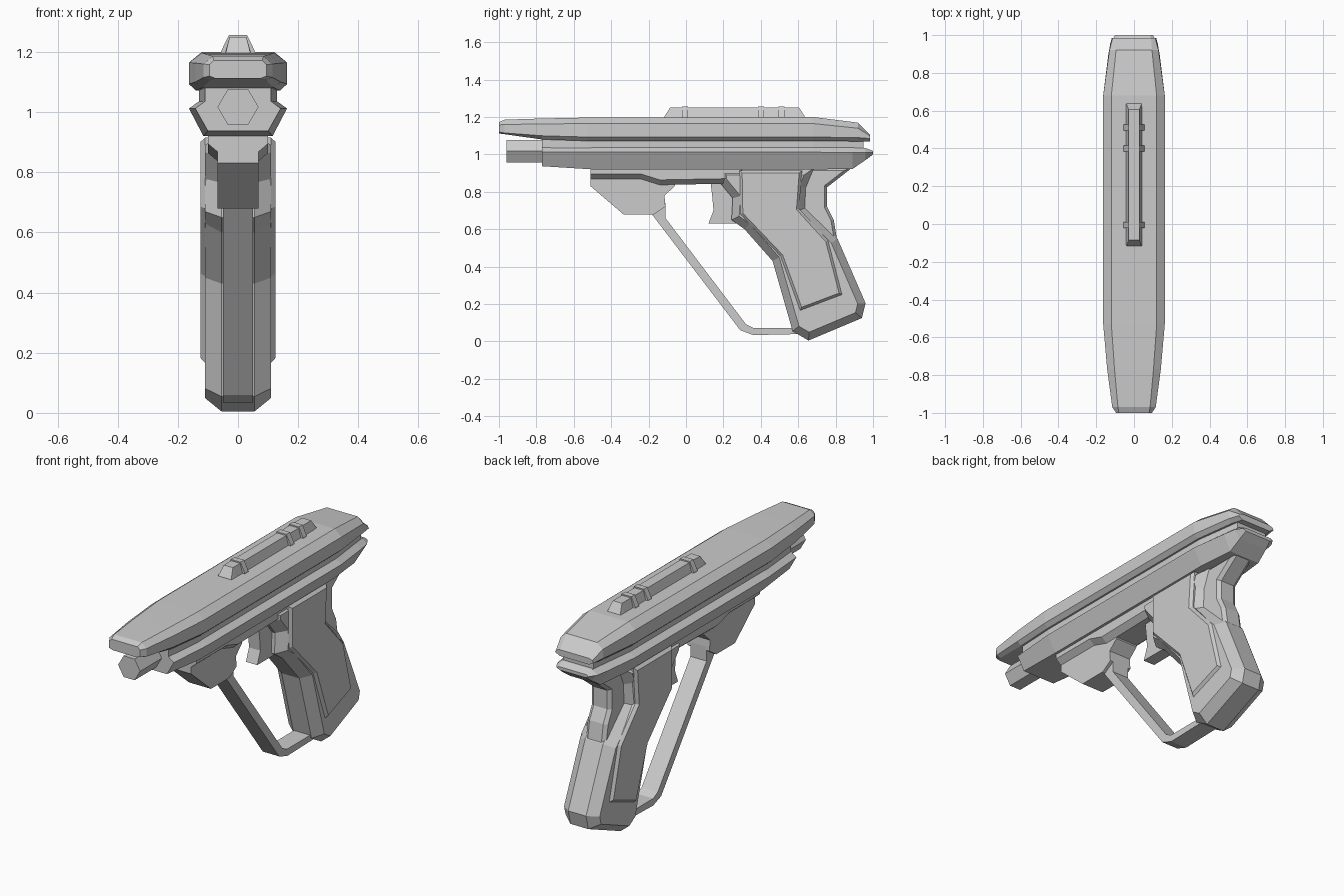
import bpy, math
from mathutils import Vector


def make(name, verts, faces):
    me = bpy.data.meshes.new(name)
    me.from_pydata(verts, [], faces)
    import bmesh
    bm = bmesh.new()
    bm.from_mesh(me)
    bmesh.ops.recalc_face_normals(bm, faces=bm.faces)
    bm.to_mesh(me)
    bm.free()
    ob = bpy.data.objects.new(name, me)
    bpy.context.collection.objects.link(ob)
    return ob


def skin(name, rings):
    """Join equal-length closed rings into a capped solid."""
    n = len(rings[0])
    verts = [p for r in rings for p in r]
    faces = [tuple(range(n)), tuple(range(len(verts) - n, len(verts)))]
    for k in range(len(rings) - 1):
        a, b = k * n, (k + 1) * n
        faces += [(a + i, a + (i + 1) % n, b + (i + 1) % n, b + i) for i in range(n)]
    return make(name, verts, faces)


def loft(name, stations):
    """Stations along y: (y, half section as (x, z) from bottom to top), mirrored in x."""
    rings = []
    for y, half in stations:
        rings.append([(x, y, z) for x, z in half] + [(-x, y, z) for x, z in reversed(half)])
    return skin(name, rings)


def inset(pts, d):
    """Offset a counter-clockwise polygon inward with mitred corners."""
    out = []
    for i, p in enumerate(pts):
        p = Vector(p)
        e1 = (p - Vector(pts[i - 1])).normalized()
        e2 = (Vector(pts[(i + 1) % len(pts)]) - p).normalized()
        n1, n2 = Vector((-e1.y, e1.x)), Vector((-e2.y, e2.x))
        out.append(p + (n1 + n2) * d / (1 + n1.dot(n2)))
    return out


def prism(name, pts, hw, d=0.0, drop=0.0):
    """Side profile (y, z) extruded to +-hw with chamfered rims."""
    area = sum(pts[i - 1][0] * p[1] - p[0] * pts[i - 1][1] for i, p in enumerate(pts))
    if area < 0:
        pts = pts[::-1]
    layers = [(-hw, d), (-hw + drop, 0), (hw - drop, 0), (hw, d)] if d else [(-hw, 0), (hw, 0)]
    return skin(name, [[(x, p[0], p[1]) for p in inset(pts, o)] for x, o in layers])


# upper slide
loft("slide", [
    (-1.0, [(.075, 1.112), (.095, 1.12), (.095, 1.158), (.080, 1.172)]),
    (-.97, [(.09, 1.108), (.115, 1.115), (.115, 1.160), (.085, 1.186)]),
    (-.77, [(.12, 1.080), (.142, 1.100), (.142, 1.163), (.103, 1.192)]),
    (-.53, [(.14, 1.072), (.163, 1.093), (.163, 1.165), (.120, 1.197)]),
    (.68, [(.14, 1.072), (.163, 1.093), (.163, 1.165), (.120, 1.200)]),
    (.92, [(.11, 1.070), (.132, 1.090), (.130, 1.140), (.095, 1.170)]),
    (.985, [(.09, 1.070), (.118, 1.085), (.112, 1.098), (.090, 1.105)]),
])

# narrow core between slide and lower frame
loft("frame_core", [
    (-.77, [(.11, 1.0), (.11, 1.09)]), (-.53, [(.13, 1.0), (.13, 1.09)]),
    (.68, [(.13, 1.0), (.13, 1.09)]), (.95, [(.095, 1.01), (.095, 1.08)])])

# lower frame
loft("lower_frame", [
    (-.77, [(.10, .937), (.142, 1.012), (.110, 1.036)]),
    (-.50, [(.115, .920), (.163, 1.012), (.130, 1.036)]),
    (.68, [(.115, .920), (.163, 1.012), (.130, 1.036)]),
    (.89, [(.095, .922), (.137, 1.010), (.105, 1.036)]),
    (.96, [(.088, .970), (.125, 1.010), (.095, 1.034)]),
    (1.0, [(.080, 1.0), (.100, 1.010), (.085, 1.018)])])

# hexagonal barrel
hexagon = [(.034, .958), (.068, 1.017), (.034, 1.076)]
loft("barrel", [(-.96, hexagon), (-.70, hexagon)])

# rail under the frame
loft("under_rail", [(y, [(.068, z), (.10, z + .027), (.10, .93)]) for y, z in
                    [(-.51, .868), (-.24, .868), (-.14, .837), (.30, .845)]])

# front mount and trigger guard
prism("guard_mount", [(-.51, .88), (-.51, .83), (-.335, .68), (-.17, .68), (-.11, .72),
                      (-.115, .78), (-.06, .83), (-.06, .86), (-.2, .88)], .068)
prism("trigger_guard", [(-.19, .69), (.29, .06), (.36, .034), (.62, .04), (.62, .073),
                        (.36, .073), (.32, .093), (-.11, .66), (-.11, .74)], .05)

# trigger
prism("trigger", [(.13, .86), (.30, .86), (.30, .63), (.12, .63), (.147, .70), (.14, .78)], .035)

# grip body
prism("grip_body", [(.17, .93), (.18, .85), (.25, .765), (.243, .65), (.313, .60), (.463, .43),
                    (.57, .055), (.655, .005), (.94, .125), (.96, .205), (.81, .55),
                    (.64, .715), (.645, .82), (.69, .93)], .11, .04, .055)

# narrow spine behind the grip
prism("grip_spine", [(.55, .93), (.89, .93), (.755, .825), (.755, .72), (.79, .65),
                     (.81, .53), (.55, .53)], .062, .015, .02)

# raised grip panels, both sides in one through piece
prism("grip_panels", [(.286, .915), (.62, .915), (.605, .71), (.76, .54), (.835, .25),
                      (.61, .165), (.505, .455), (.290, .68)], .125, .014, .016)

# top sight bar with three bands
loft("sight_bar", [(-.117, [(.045, 1.19), (.040, 1.20)]), (-.085, [(.045, 1.19), (.028, 1.25)]),
                   (.605, [(.045, 1.19), (.028, 1.25)]), (.637, [(.045, 1.19), (.040, 1.20)])])
for i, y in enumerate((-.005, .40, .51)):
    band = [(.058, 1.19), (.055, 1.205), (.030, 1.257)]
    loft("sight_band_%d" % (i + 1), [(y - .016, band), (y + .016, band)])
